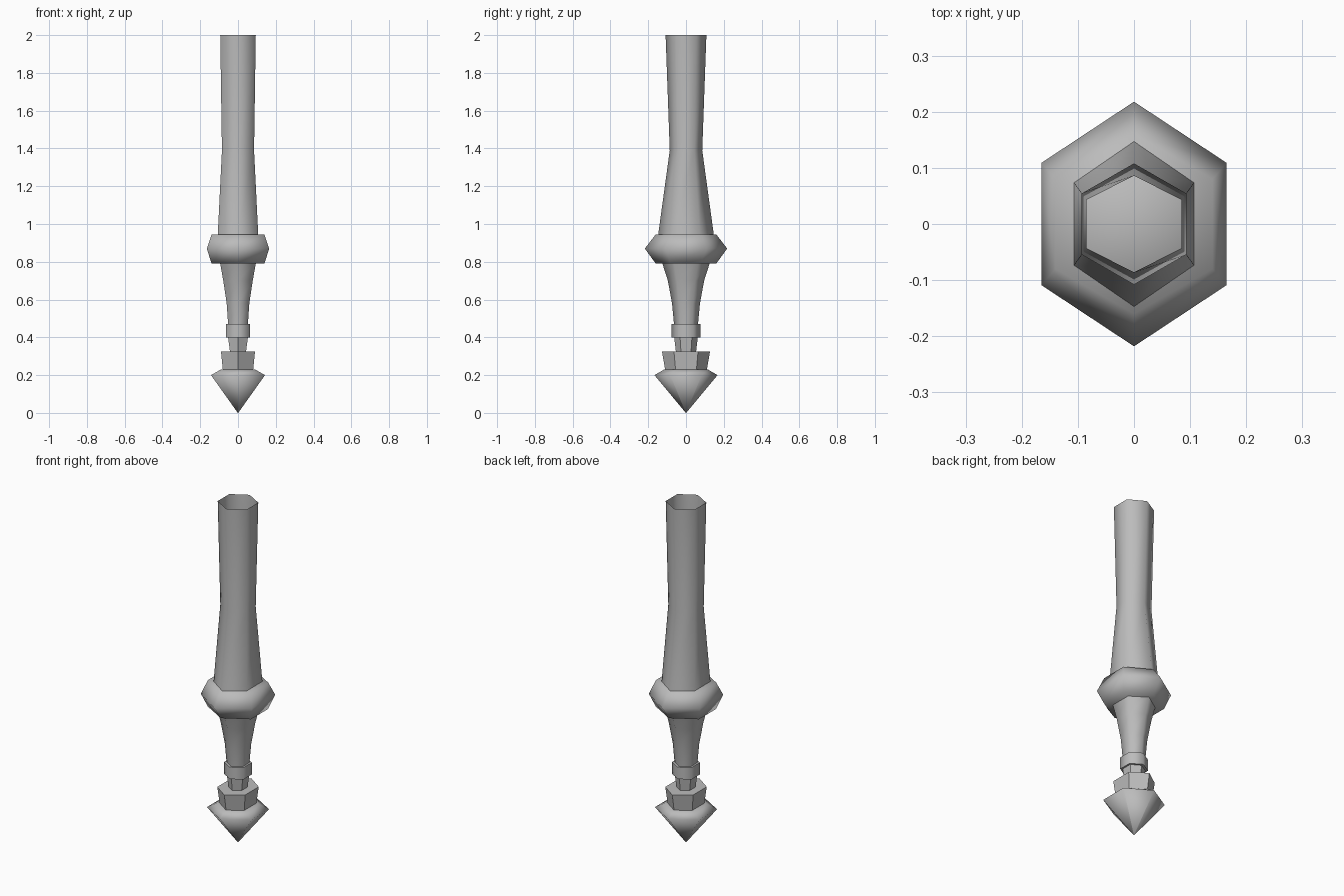
import bpy
import math

cube = bpy.data.objects.get("Cube")
if cube:
    bpy.data.objects.remove(cube, do_unlink=True)

grey = bpy.data.materials.new("plain_grey")
grey.use_nodes = True
colour = (0.5, 0.5, 0.5, 1)
grey.diffuse_color = colour
grey.node_tree.nodes["Principled BSDF"].inputs["Base Color"].default_value = colour


def hex_part(name, rings, caps=(True, True), angle=180):
    """Stack six-sided rings (z, half width in x, corner reach in y), bottom to top."""
    verts, faces = [], []
    for z, rx, ry in rings:
        for i in range(6):
            a = math.radians(60 * i + 30)
            verts.append((rx * math.cos(a) / math.cos(math.pi / 6), ry * math.sin(a), z))
    for r in range(len(rings) - 1):
        for i in range(6):
            a, b = r * 6 + i, r * 6 + (i + 1) % 6
            faces.append((a, b, b + 6, a + 6))
    if caps[0]:
        faces.append(tuple(reversed(range(6))))
    if caps[1]:
        faces.append(tuple(range(len(verts) - 6, len(verts))))
    mesh = bpy.data.meshes.new(name)
    mesh.from_pydata(verts, [], faces)
    mesh.materials.append(grey)
    obj = bpy.data.objects.new(name, mesh)
    bpy.context.collection.objects.link(obj)
    bpy.ops.object.select_all(action="DESELECT")
    obj.select_set(True)
    bpy.context.view_layer.objects.active = obj
    bpy.ops.object.shade_smooth_by_angle(angle=math.radians(angle))
    return obj


# Pointed foot
hex_part("tip", [(0, 0.001, 0.001), (0.2, 0.143, 0.167), (0.23, 0.09, 0.115)])

# Tapered cup and the narrow neck above it
hex_part("cup", [(0.225, 0.08, 0.11), (0.325, 0.09, 0.127)], angle=40)
hex_part("neck", [(0.32, 0.042, 0.053), (0.405, 0.053, 0.063)], angle=40)

# Small ring under the stem
hex_part("ring", [(0.4, 0.063, 0.077), (0.47, 0.063, 0.077)], angle=65)

# Flared stem
hex_part("stem", [(0.465, 0.052, 0.063), (0.58, 0.06, 0.074),
                  (0.7, 0.078, 0.096), (0.8, 0.096, 0.128)], caps=(False, False))

# Wide collar, closed on top
hex_part("collar", [(0.79, 0.14, 0.16), (0.87, 0.165, 0.218), (0.945, 0.14, 0.16)])

# Hollow shaft, open at the top
hex_part("shaft", [(0.945, 0.107, 0.147), (1.39, 0.085, 0.086),
                   (2.0, 0.094, 0.108)], caps=(False, False))
